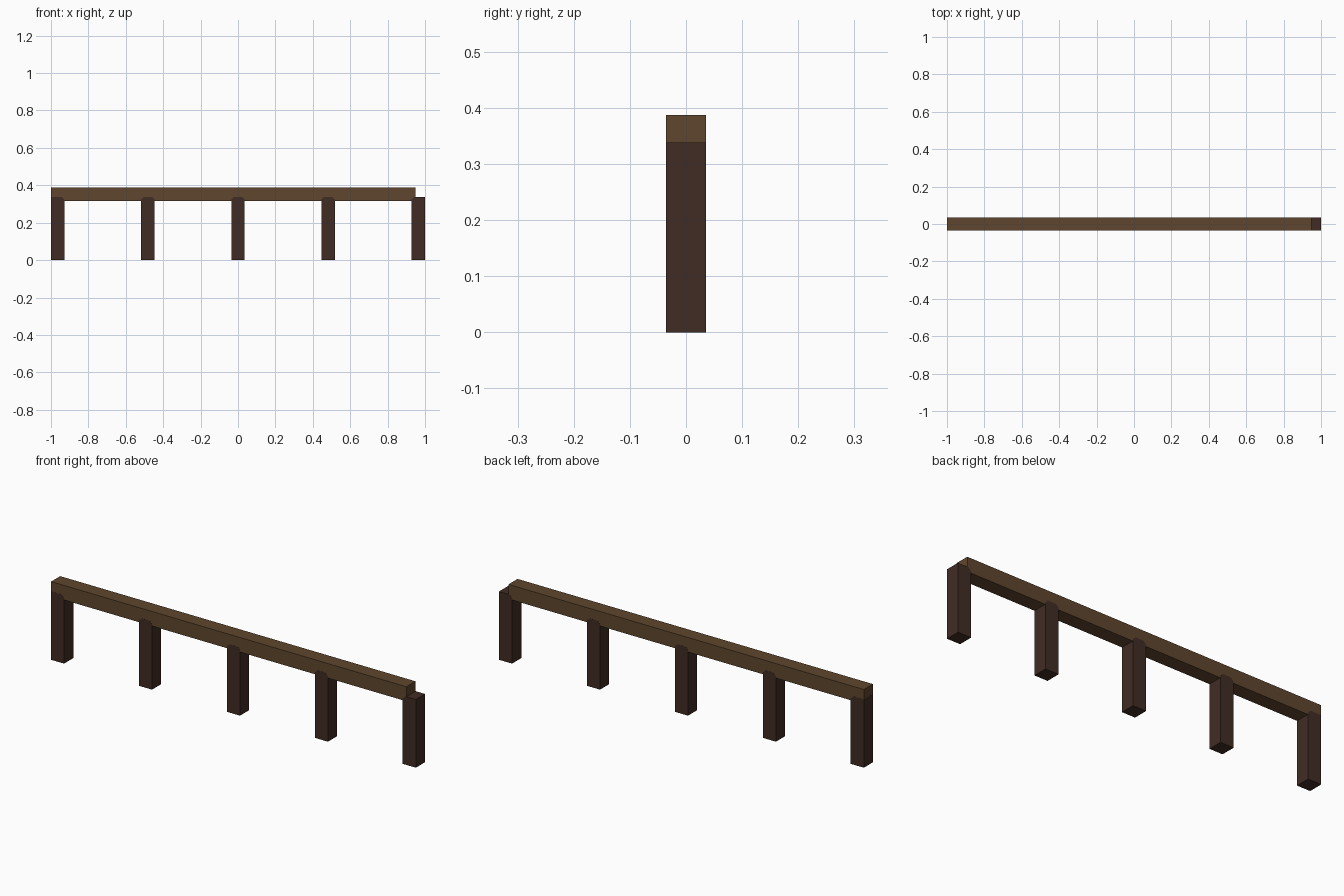
import bpy
import bmesh

cube = bpy.data.objects.get("Cube")
if cube:
    bpy.data.objects.remove(cube, do_unlink=True)


def linear(hex_code):
    values = [int(hex_code[i:i + 2], 16) / 255 for i in (0, 2, 4)]
    return [v / 12.92 if v <= 0.04045 else ((v + 0.055) / 1.055) ** 2.4 for v in values] + [1.0]


def material(name, hex_code):
    mat = bpy.data.materials.new(name)
    mat.use_nodes = True
    mat.diffuse_color = linear(hex_code)
    bsdf = mat.node_tree.nodes["Principled BSDF"]
    bsdf.inputs["Base Color"].default_value = linear(hex_code)
    bsdf.inputs["Roughness"].default_value = 0.9
    return mat


def extruded_profile(name, points, half_depth, mat):
    """Extrude an x-z outline symmetrically along y."""
    bm = bmesh.new()
    face = bm.faces.new([bm.verts.new((x, -half_depth, z)) for x, z in points])
    extruded = bmesh.ops.extrude_face_region(bm, geom=[face])["geom"]
    verts = [g for g in extruded if isinstance(g, bmesh.types.BMVert)]
    bmesh.ops.translate(bm, verts=verts, vec=(0, 2 * half_depth, 0))
    bmesh.ops.recalc_face_normals(bm, faces=bm.faces)
    mesh = bpy.data.meshes.new(name)
    bm.to_mesh(mesh)
    bm.free()
    mesh.materials.append(mat)
    obj = bpy.data.objects.new(name, mesh)
    bpy.context.collection.objects.link(obj)
    return obj


rail_wood = material("rail brown", "5F462D")
post_wood = material("post dark brown", "412C24")

HALF = 0.036            # half width of the square timbers
POST_TOP = 0.338
RAIL_BOTTOM, RAIL_TOP = 0.315, 0.387
CUT = 0.014             # trimmed shoulder where a post enters the rail

# Top rail, stopping short of the outer edge of the last post
extruded_profile("top_rail", [(-0.9995, RAIL_BOTTOM), (0.948, RAIL_BOTTOM),
                              (0.948, RAIL_TOP), (-0.9995, RAIL_TOP)],
                 HALF - 0.0005, rail_wood)

# Five evenly spaced posts; the outer sides of the end posts stay square
for i in range(5):
    x = -0.964 + i * 0.482
    left, right = x - HALF, x + HALF
    outline = [(left, 0), (right, 0)]
    if i < 4:
        outline += [(right, POST_TOP - CUT), (right - CUT, POST_TOP)]
    else:
        outline += [(right, POST_TOP)]
    if i > 0:
        outline += [(left + CUT, POST_TOP), (left, POST_TOP - CUT)]
    else:
        outline += [(left, POST_TOP)]
    extruded_profile(f"post_{i + 1}", outline, HALF, post_wood)
